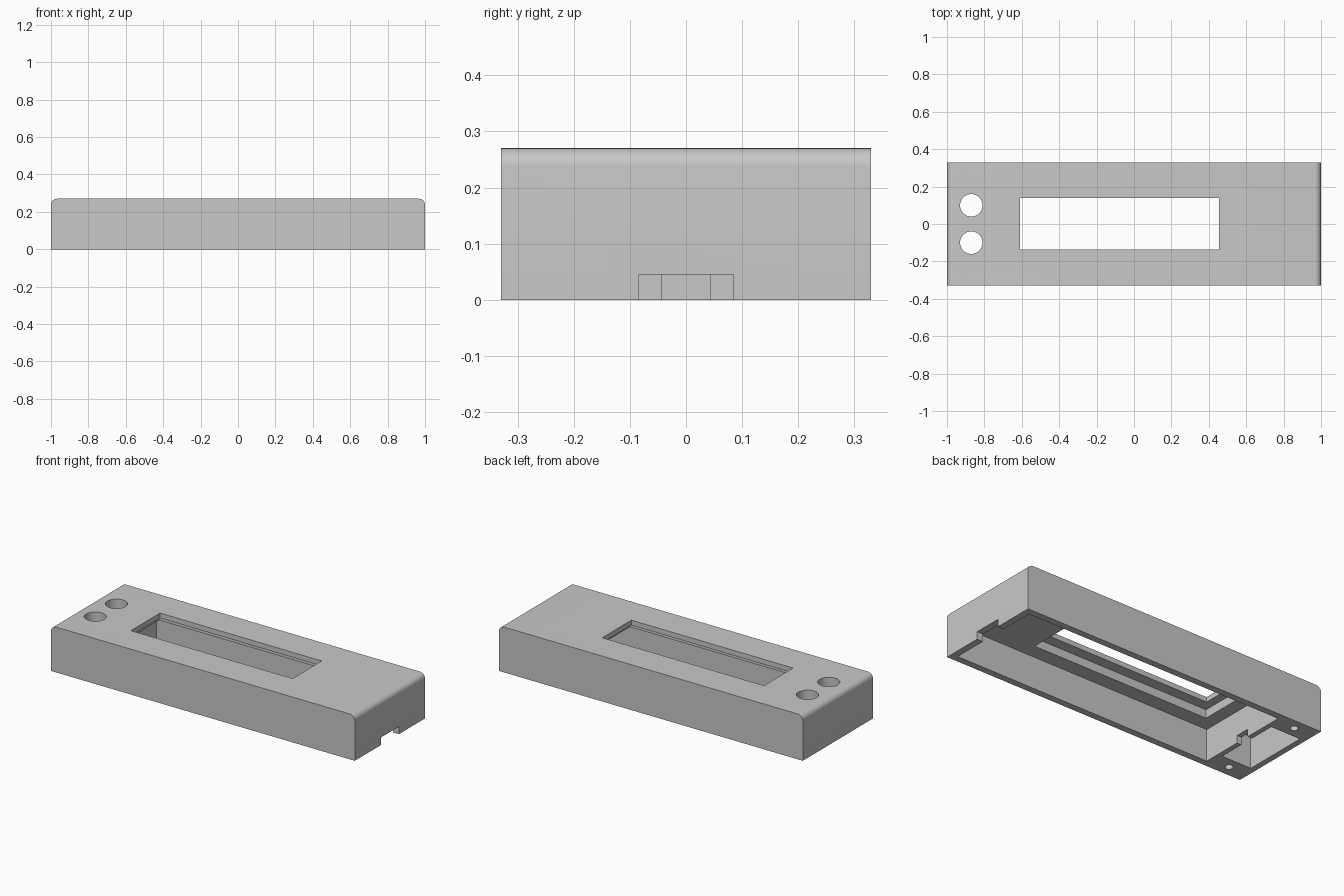
import bpy, bmesh
from math import sin, cos, pi, radians

if "Cube" in bpy.data.objects:
    bpy.data.objects.remove(bpy.data.objects["Cube"])

HALF_X, HALF_Y, HEIGHT, FILLET = 1.0, 0.33, 0.27, 0.033
CEILING = 0.19

grey = bpy.data.materials.new("light_grey_plastic")
grey.use_nodes = True
colour = (0.58, 0.58, 0.58, 1)
grey.diffuse_color = colour
grey.node_tree.nodes["Principled BSDF"].inputs["Base Color"].default_value = colour


def link(bm, name):
    bmesh.ops.recalc_face_normals(bm, faces=bm.faces)
    mesh = bpy.data.meshes.new(name)
    bm.to_mesh(mesh)
    bm.free()
    mesh.materials.append(grey)
    obj = bpy.data.objects.new(name, mesh)
    bpy.context.collection.objects.link(obj)
    return obj


def box(name, x, y, z):
    bm = bmesh.new()
    bmesh.ops.create_cube(bm, size=1)
    for v in bm.verts:
        for axis, (low, high) in enumerate((x, y, z)):
            v.co[axis] = high if v.co[axis] > 0 else low
    return link(bm, name)


def cylinder(name, x, y, z, radius):
    bm = bmesh.new()
    bmesh.ops.create_cone(bm, cap_ends=True, segments=48, radius1=radius,
                          radius2=radius, depth=z[1] - z[0])
    bmesh.ops.translate(bm, verts=bm.verts, vec=(x, y, sum(z) / 2))
    return link(bm, name)


# Shell: end-rounded profile extruded across the depth
steps = 8
arc = [(HALF_X - FILLET + FILLET * cos(a), HEIGHT - FILLET + FILLET * sin(a))
       for a in (i * pi / 2 / steps for i in range(steps + 1))]
profile = [(HALF_X, 0)] + arc
profile += [(-x, z) for x, z in reversed(profile)]
bm = bmesh.new()
face = bm.faces.new([bm.verts.new((x, -HALF_Y, z)) for x, z in profile])
moved = bmesh.ops.extrude_face_region(bm, geom=[face])["geom"]
bmesh.ops.translate(bm, verts=[g for g in moved if isinstance(g, bmesh.types.BMVert)],
                    vec=(0, 2 * HALF_Y, 0))
case = link(bm, "display_case_shell")

# Openings cut from the shell
below = -0.1
cutters = [
    box("main_cavity", (-0.74, 0.96), (-0.29, 0.29), (below, CEILING)),
    box("button_cavity", (-0.965, -0.77), (-0.2, 0.2), (below, CEILING)),
    box("display_recess", (-0.66, 0.51), (-0.2, 0.2), (0.1, 0.24)),
    box("display_window", (-0.61, 0.455), (-0.136, 0.138), (0.15, 0.4)),
    box("cable_notch", (0.9, 1.1), (-0.085, 0.085), (below, 0.045)),
    box("divider_notch", (-0.79, -0.72), (-0.043, 0.043), (below, 0.045)),
]
for side in (-1, 1):
    cutters.append(cylinder("button_hole", -0.87, side * 0.1, (0.12, 0.4), 0.06))
    cutters.append(cylinder("screw_hole", -0.87, side * 0.265, (below, 0.15), 0.022))

bpy.context.view_layer.objects.active = case
for cutter in cutters:
    cut = case.modifiers.new(cutter.name, "BOOLEAN")
    cut.operation, cut.solver, cut.object = "DIFFERENCE", "EXACT", cutter
    bpy.ops.object.modifier_apply(modifier=cut.name)
    bpy.data.objects.remove(cutter)

# Smooth fillets and holes, crisp corners
bpy.ops.object.select_all(action="DESELECT")
case.select_set(True)
bpy.ops.object.shade_smooth_by_angle(angle=radians(30))
